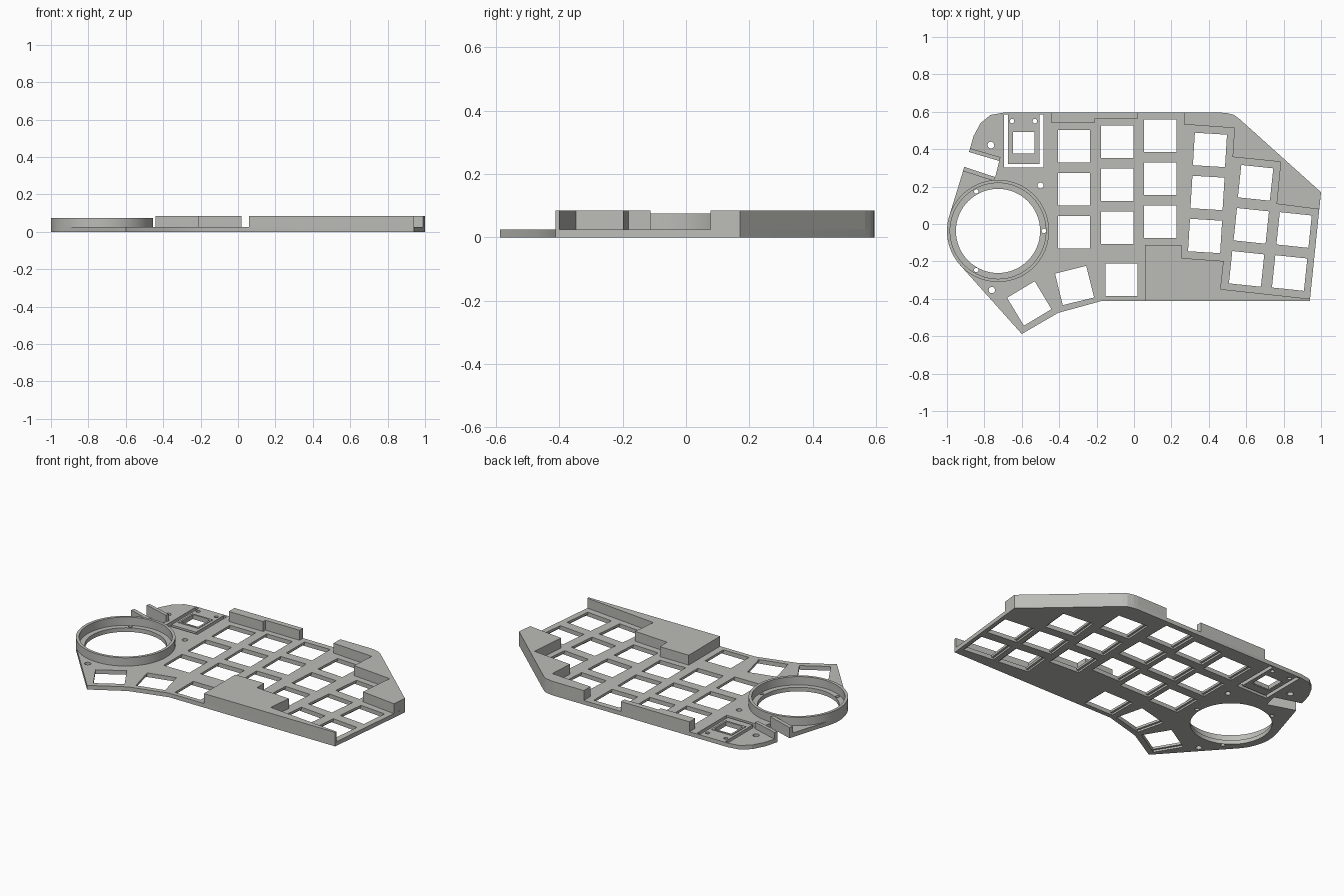
import bpy, bmesh, math
from mathutils import Matrix, Vector

if "Cube" in bpy.data.objects:
    bpy.data.objects.remove(bpy.data.objects["Cube"])

T = 0.025      # plate thickness
WALL = 0.085   # top of raised blocks
RING = (-0.727, -0.037)

grey = bpy.data.materials.new("warm grey")
grey.diffuse_color = (0.50, 0.50, 0.475, 1)
grey.use_nodes = True
grey.node_tree.nodes["Principled BSDF"].inputs["Base Color"].default_value = grey.diffuse_color


def finish(name, bm):
    bmesh.ops.recalc_face_normals(bm, faces=bm.faces)
    mesh = bpy.data.meshes.new(name)
    bm.to_mesh(mesh)
    bm.free()
    mesh.materials.append(grey)
    ob = bpy.data.objects.new(name, mesh)
    bpy.context.collection.objects.link(ob)
    return ob


def add_prism(bm, pts, z0, z1):
    f = bm.faces.new([bm.verts.new((x, y, z0)) for x, y in pts])
    new = bmesh.ops.extrude_face_region(bm, geom=[f])["geom"]
    bmesh.ops.translate(bm, vec=(0, 0, z1 - z0),
                        verts=[v for v in new if isinstance(v, bmesh.types.BMVert)])


def prism(name, pts, z0, z1):
    bm = bmesh.new()
    add_prism(bm, pts, z0, z1)
    return finish(name, bm)


def rect(cx, cy, w, h, deg=0):
    rot = Matrix.Rotation(math.radians(deg), 2)
    return [tuple(rot @ Vector((sx * w / 2, sy * h / 2)) + Vector((cx, cy)))
            for sx, sy in ((-1, -1), (1, -1), (1, 1), (-1, 1))]


def arc(cx, cy, r, a0, a1, n):
    return [(cx + r * math.cos(math.radians(a0 + (a1 - a0) * i / n)),
             cy + r * math.sin(math.radians(a0 + (a1 - a0) * i / n))) for i in range(n + 1)]


def circle(cx, cy, r, n=24):
    return arc(cx, cy, r, 0, 360, n)[:-1]


def cut(target, shapes, z0, z1):
    bm = bmesh.new()
    for s in shapes:
        add_prism(bm, s, z0, z1)
    cutter = finish("cutter", bm)
    cutter.hide_render = True
    mod = target.modifiers.new("cut", "BOOLEAN")
    mod.operation, mod.solver, mod.object = "DIFFERENCE", "EXACT", cutter
    bpy.context.view_layer.objects.active = target
    bpy.ops.object.modifier_apply(modifier="cut")
    bpy.data.objects.remove(cutter)


# Base plate with side notch
outline = [(0.94, -0.412), (1.0, 0.17), (0.56, 0.565), (0.535, 0.583), (0.50, 0.592),
           (0.47, 0.595), (-0.70, 0.595), (-0.767, 0.583), (-0.82, 0.54), (-0.858, 0.47),
           (-0.882, 0.385), (-0.72, 0.337), (-0.742, 0.251), (-0.907, 0.305)]
outline += arc(*RING, 0.273, 165, 222, 14)
outline += [(-0.60, -0.588), (-0.405, -0.475), (-0.175, -0.412)]
plate = prism("base_plate", outline, 0, T)

# Key openings: (x, y, rotation)
keys = [(x, y0 - 0.23 * i, 0) for x, y0 in ((-0.32, 0.415), (-0.09, 0.44), (0.14, 0.473))
        for i in range(3)]
keys += [(0.406 - 0.013 * i, 0.396 - 0.23 * i, -3.5) for i in range(3)]
keys += [(0.65, 0.22, -6), (0.627, -0.01, -6), (0.602, -0.24, -6),
         (0.856, -0.032, -6), (0.832, -0.262, -6),
         (-0.56, -0.425, 31), (-0.318, -0.329, 14), (-0.067, -0.297, 0)]
# Shallow clip recesses underneath, then the openings themselves
cut(plate, [rect(x, y, 0.198, 0.174, a) for x, y, a in keys], -0.01, 0.011)
holes = [rect(x, y, 0.172, 0.174, a) for x, y, a in keys]
holes.append(circle(*RING, 0.225, 64))
# Screw holes
holes += [circle(x, y, r) for x, y, r in (
    (-0.765, 0.422, 0.018), (-0.50, 0.206, 0.016), (-0.76, -0.353, 0.017),
    (-0.482, -0.037, 0.012), (-0.843, 0.174, 0.012), (-0.843, -0.246, 0.012),
    (-0.652, 0.55, 0.012), (-0.53, 0.55, 0.012))]
# U-shaped slot and window of the small socket
holes.append([(-0.695, 0.585), (-0.695, 0.302), (-0.484, 0.302), (-0.484, 0.585),
              (-0.506, 0.585), (-0.506, 0.322), (-0.673, 0.322), (-0.673, 0.585)])
holes.append(rect(-0.59, 0.435, 0.12, 0.12))
cut(plate, holes, -0.05, 0.1)

# Frame round the socket window
frame = prism("socket_frame", rect(-0.59, 0.435, 0.136, 0.136), 0.004, T + 0.004)
cut(frame, [rect(-0.59, 0.435, 0.114, 0.114)], -0.05, 0.1)

# Round rim, stepped outside the opening
rim = prism("round_rim", circle(*RING, 0.273, 96), T - 0.005, 0.075)
cut(rim, [circle(*RING, 0.256, 96)], -0.05, 0.2)
for ob in (rim, plate):
    bpy.context.view_layer.objects.active = ob
    bpy.ops.object.select_all(action="DESELECT")
    ob.select_set(True)
    bpy.ops.object.shade_smooth_by_angle(angle=math.radians(20))

# Raised blocks and walls along the edges
B = T - 0.005
prism("back_wall", [(-0.44, 0.595), (-0.44, 0.54), (-0.21, 0.54), (-0.21, 0.562),
                    (0.02, 0.562), (0.02, 0.595)], B, WALL)
prism("back_right_block", [(0.268, 0.595), (0.268, 0.532), (0.537, 0.513), (0.527, 0.358),
                           (0.784, 0.332), (0.762, 0.107), (0.990, 0.078), (1.0, 0.17),
                           (0.56, 0.565), (0.535, 0.583), (0.50, 0.592), (0.47, 0.595)], B, WALL)
prism("front_block", [(0.06, -0.412), (0.94, -0.412), (0.941, -0.40), (0.463, -0.348),
                      (0.48, -0.198), (0.254, -0.182), (0.254, -0.112), (0.06, -0.112)], B, WALL)
prism("notch_wall_upper", [(-0.876, 0.405), (-0.714, 0.357), (-0.72, 0.337),
                           (-0.882, 0.385)], B, 0.065)
prism("notch_wall_lower", [(-0.907, 0.305), (-0.742, 0.251), (-0.75, 0.23),
                           (-0.915, 0.283)], B, 0.065)
